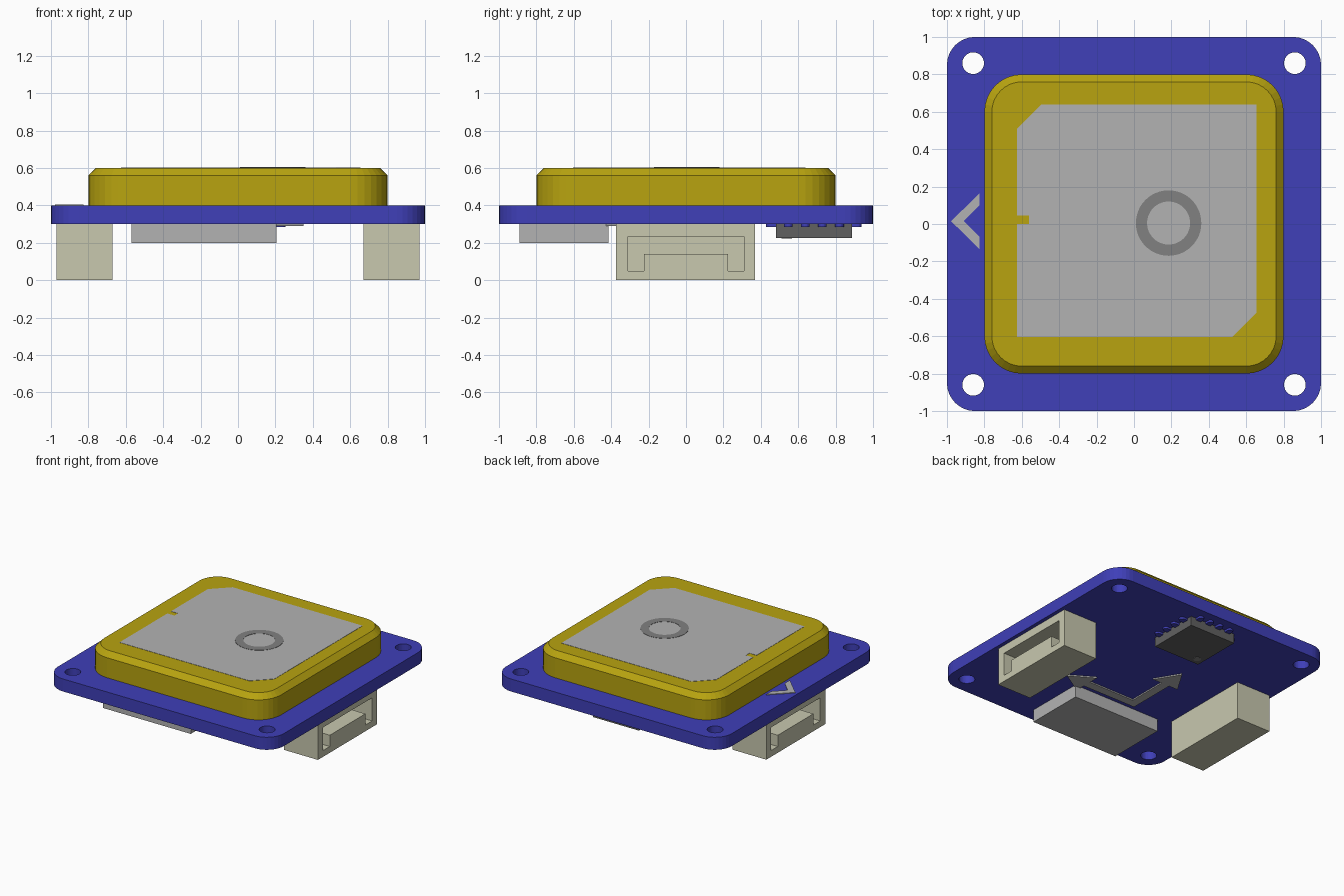
import bpy, bmesh
from math import sin, cos, pi
from mathutils import Matrix

if "Cube" in bpy.data.objects:
    bpy.data.objects.remove(bpy.data.objects["Cube"])


def material(name, rgb):
    m = bpy.data.materials.new(name)
    m.diffuse_color = (*rgb, 1)
    m.use_nodes = True
    m.node_tree.nodes["Principled BSDF"].inputs["Base Color"].default_value = m.diffuse_color
    return m


BLUE = material("board_blue", (0.05, 0.05, 0.48))
YELLOW = material("ceramic_yellow", (0.48, 0.37, 0.005))
CREAM = material("connector_cream", (0.58, 0.58, 0.43))
SILVER = material("silver", (0.45, 0.45, 0.45))
DARK = material("chip_dark", (0.12, 0.12, 0.12))
MID = material("mid_grey", (0.22, 0.22, 0.22))


def add(name, mesh, mat):
    ob = bpy.data.objects.new(name, mesh)
    bpy.context.collection.objects.link(ob)
    mesh.materials.clear()
    mesh.materials.append(mat)
    return ob


def prism(name, loops, z0, z1, mat):
    """Extrude 2D outlines (inner loops become holes) from z0 to z1."""
    cu = bpy.data.curves.new(name, 'CURVE')
    cu.dimensions, cu.fill_mode = '2D', 'BOTH'
    cu.extrude = (z1 - z0) / 2
    for loop in loops:
        sp = cu.splines.new('POLY')
        sp.points.add(len(loop) - 1)
        for p, (x, y) in zip(sp.points, loop):
            p.co = (x, y, 0, 1)
        sp.use_cyclic_u = True
    tmp = bpy.data.objects.new("tmp", cu)
    bpy.context.collection.objects.link(tmp)
    bpy.context.view_layer.update()
    dg = bpy.context.evaluated_depsgraph_get()
    mesh = bpy.data.meshes.new_from_object(tmp.evaluated_get(dg))
    bpy.data.objects.remove(tmp)
    bm = bmesh.new()
    bm.from_mesh(mesh)
    bmesh.ops.remove_doubles(bm, verts=bm.verts, dist=1e-5)
    bmesh.ops.translate(bm, verts=bm.verts, vec=(0, 0, (z0 + z1) / 2))
    bmesh.ops.recalc_face_normals(bm, faces=bm.faces)
    bm.to_mesh(mesh)
    bm.free()
    mesh.polygons.foreach_set("use_smooth", [False] * len(mesh.polygons))
    mesh.name = name
    return add(name, mesh, mat)


def circle(cx, cy, r, n=32):
    return [(cx + r * cos(2 * pi * i / n), cy + r * sin(2 * pi * i / n)) for i in range(n)]


def rect(x0, x1, y0, y1):
    return [(x0, y0), (x1, y0), (x1, y1), (x0, y1)]


def rounded(h, r, n=8):
    pts = []
    for k, (sx, sy) in enumerate([(1, 1), (-1, 1), (-1, -1), (1, -1)]):
        for i in range(n + 1):
            a = pi / 2 * (k + i / n)
            pts.append((sx * (h - r) + r * cos(a), sy * (h - r) + r * sin(a)))
    return pts


# Circuit board with four mounting holes
holes = [circle(sx * 0.86, sy * 0.86, 0.058) for sx in (-1, 1) for sy in (-1, 1)]
prism("circuit_board", [rounded(1, 0.15)] + holes, 0.30, 0.40, BLUE)

# Ceramic antenna block with chamfered top, lofted from three rings
bm = bmesh.new()
rings = [[bm.verts.new((x, y, z)) for x, y in rounded(h, r)]
         for h, r, z in ((0.8, 0.2, 0.4), (0.8, 0.2, 0.56), (0.76, 0.16, 0.6))]
for a, b in zip(rings, rings[1:]):
    for i in range(len(a)):
        j = (i + 1) % len(a)
        bm.faces.new((a[i], a[j], b[j], b[i]))
bm.faces.new(rings[-1])
bm.faces.new(rings[0][::-1])
me = bpy.data.meshes.new("antenna_ceramic")
bm.to_mesh(me)
bm.free()
add("antenna_ceramic", me, YELLOW)

# Silver antenna patch with clipped corners and a notch, plus feed ring
patch = [(-0.625, -0.605), (0.525, -0.605), (0.655, -0.475), (0.655, 0.64), (-0.495, 0.64),
         (-0.625, 0.51), (-0.625, 0.045), (-0.562, 0.045), (-0.562, 0.0), (-0.625, 0.0)]
prism("antenna_patch", [patch], 0.595, 0.602, SILVER)
prism("feed_ring", [circle(0.185, 0.005, 0.175, 48), circle(0.185, 0.005, 0.115, 48)],
      0.598, 0.604, MID)

# Direction chevron on the board top
prism("direction_chevron", [[(-0.978, 0.015), (-0.825, 0.165), (-0.825, 0.1), (-0.91, 0.015),
                             (-0.825, -0.07), (-0.825, -0.135)]], 0.398, 0.405, SILVER)

# Side connectors with a U-shaped socket facing outwards
body = prism("connector_right", [rect(0.67, 0.97, -0.375, 0.37)], 0.005, 0.302, CREAM)
for v in body.data.vertices:
    if v.co.z < 0.1:
        v.co.z = 0
slot = [(-0.31, 0.05), (-0.225, 0.05), (-0.225, 0.14), (0.225, 0.14),
        (0.225, 0.05), (0.31, 0.05), (0.31, 0.235), (-0.31, 0.235)]
cutter = prism("socket_cutter", [slot], 0.77, 1.0, CREAM)
cutter.data.transform(Matrix(((0, 0, 1, 0), (1, 0, 0, 0), (0, 1, 0, 0), (0, 0, 0, 1))))
cut = body.modifiers.new("socket", 'BOOLEAN')
cut.operation, cut.solver, cut.object = 'DIFFERENCE', 'EXACT', cutter
bpy.context.view_layer.update()
me = bpy.data.meshes.new_from_object(body.evaluated_get(bpy.context.evaluated_depsgraph_get()))
body.modifiers.clear()
body.data = me
bpy.data.objects.remove(cutter)
left = me.copy()
left.transform(Matrix.Scale(-1, 4, (1, 0, 0)))
left.flip_normals()
add("connector_left", left, CREAM)

# Backup battery box under the board
prism("battery_box", [rect(-0.57, 0.205, -0.89, -0.415)], 0.20, 0.302, SILVER)

# Sensor chip with a pin marker and four round-ended pads per side
cy = 0.684
prism("sensor_chip", [rect(-0.203, 0.203, cy - 0.203, cy + 0.203)], 0.225, 0.302, DARK)
prism("pin_marker", [circle(-0.145, cy - 0.145, 0.028, 24)], 0.222, 0.23, MID)
tip = [(0.232 + 0.023 * cos(a), 0.023 * sin(a)) for a in [pi * (i / 8 - 0.5) for i in range(9)]]
outline = [(0.17, -0.023)] + tip + [(0.17, 0.023)]
for side in range(4):
    c, s = round(cos(side * pi / 2)), round(sin(side * pi / 2))
    for k in range(4):
        off = (k - 1.5) * 0.091
        pts = [(c * x - s * (y + off), cy + s * x + c * (y + off)) for x, y in outline]
        prism(f"chip_pad_{side * 4 + k + 1}", [pts], 0.284, 0.302, BLUE)

# Axis arrows printed on the underside
ax, ay, w, h = -0.28, -0.34, 0.035, 0.115
arrows = [(ax - w, ay - w), (0.16, ay - w), (0.16, ay - h), (0.35, ay), (0.16, ay + h),
          (0.16, ay + w), (ax + w, ay + w), (ax + w, 0.02), (ax + h, 0.02), (ax, 0.21),
          (ax - h, 0.02), (ax - w, 0.02)]
prism("axis_arrows", [arrows], 0.29, 0.302, SILVER)
